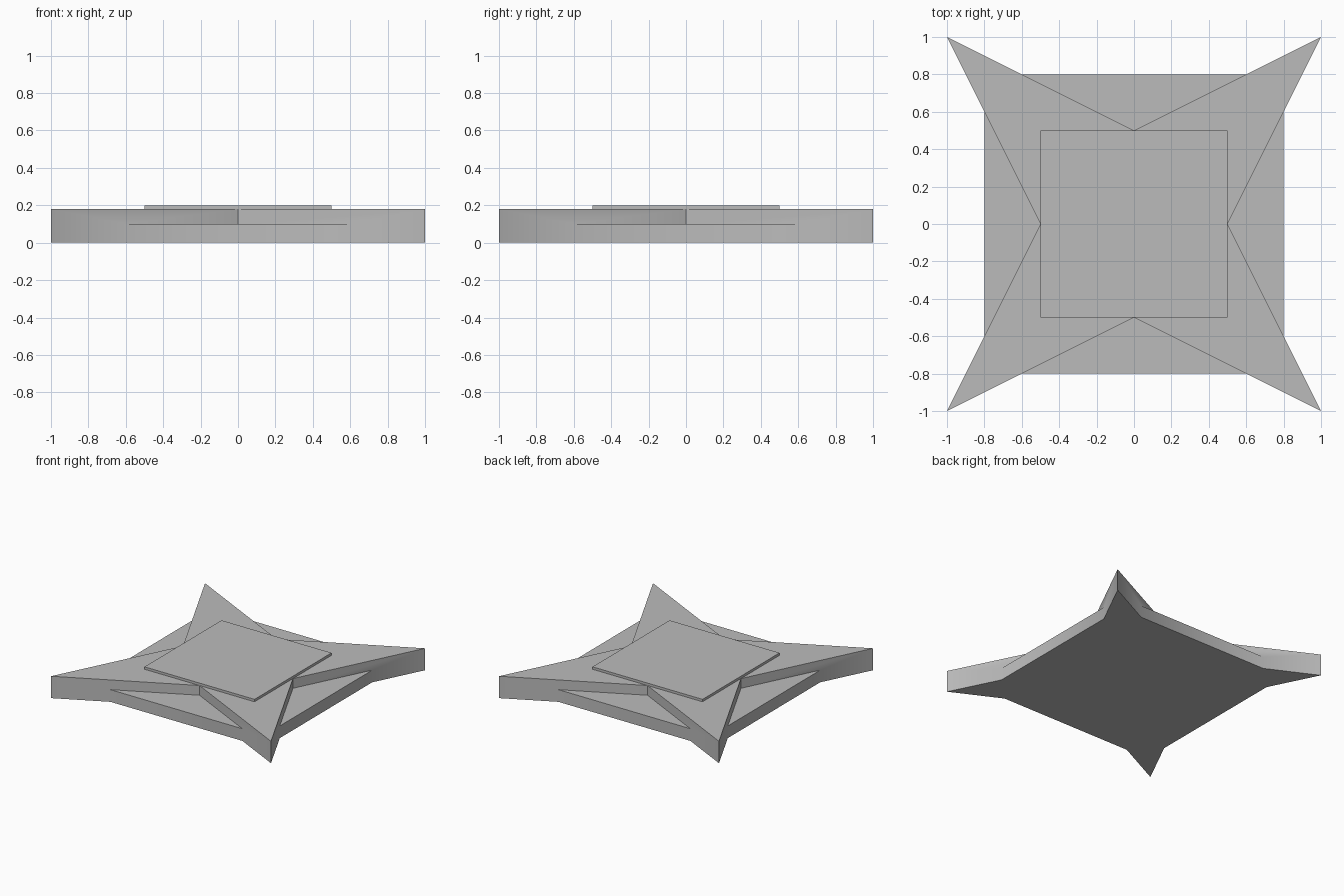
import bpy, bmesh, math
from mathutils import Matrix, Vector

default = bpy.data.objects.get("Cube")
if default:
    bpy.data.objects.remove(default, do_unlink=True)

BASE_H, STAR_H, PLATE_H = 0.10, 0.18, 0.20

grey = bpy.data.materials.new("plain grey")
grey.diffuse_color = (0.5, 0.5, 0.5, 1)
grey.use_nodes = True
grey.node_tree.nodes["Principled BSDF"].inputs["Base Color"].default_value = (0.5, 0.5, 0.5, 1)


def finish(name, bm):
    bmesh.ops.remove_doubles(bm, verts=bm.verts, dist=0.0001)
    bmesh.ops.recalc_face_normals(bm, faces=bm.faces)
    mesh = bpy.data.meshes.new(name)
    bm.to_mesh(mesh)
    bm.free()
    mesh.materials.append(grey)
    obj = bpy.data.objects.new(name, mesh)
    bpy.context.collection.objects.link(obj)
    bpy.ops.object.select_all(action='DESELECT')
    obj.select_set(True)
    bpy.context.view_layer.objects.active = obj
    bpy.ops.object.shade_smooth_by_angle(angle=math.radians(30))
    return obj


# Four-pointed star merged with the lower square slab, one side at a time
bm = bmesh.new()
tip, corner, notch = (1, -1), (0.6, -0.8), (0, -0.5)
bottom, top = [], []
for k in range(4):
    turn = Matrix.Rotation(k * math.pi / 2, 3, 'Z')

    def point(p, z, side=1):
        return turn @ Vector((p[0] * side, p[1], z))

    def face(points):
        bm.faces.new([bm.verts.new(p) for p in points])

    # Slab wall and the triangular ledge in the notch
    face([point(corner, 0, -1), point(corner, 0),
          point(corner, BASE_H), point(corner, BASE_H, -1)])
    face([point(corner, BASE_H, -1), point(corner, BASE_H), point(notch, BASE_H)])
    # Star walls either side of the notch
    for s in (-1, 1):
        face([point(tip, 0, s), point(corner, 0, s), point(corner, BASE_H, s),
              point(notch, BASE_H), point(notch, STAR_H), point(tip, STAR_H, s)])
    bottom += [point(tip, 0, -1), point(corner, 0, -1), point(corner, 0)]
    top += [point(tip, STAR_H, -1), point(notch, STAR_H)]
face(bottom[::-1])
face(top)
finish("star_base", bm)

# Thin square plate on top
bm = bmesh.new()
thick = PLATE_H - STAR_H
bmesh.ops.create_cube(bm, size=1, matrix=Matrix.Translation((0, 0, STAR_H + thick / 2))
                      @ Matrix.Diagonal((1, 1, thick, 1)))
finish("top_plate", bm)
